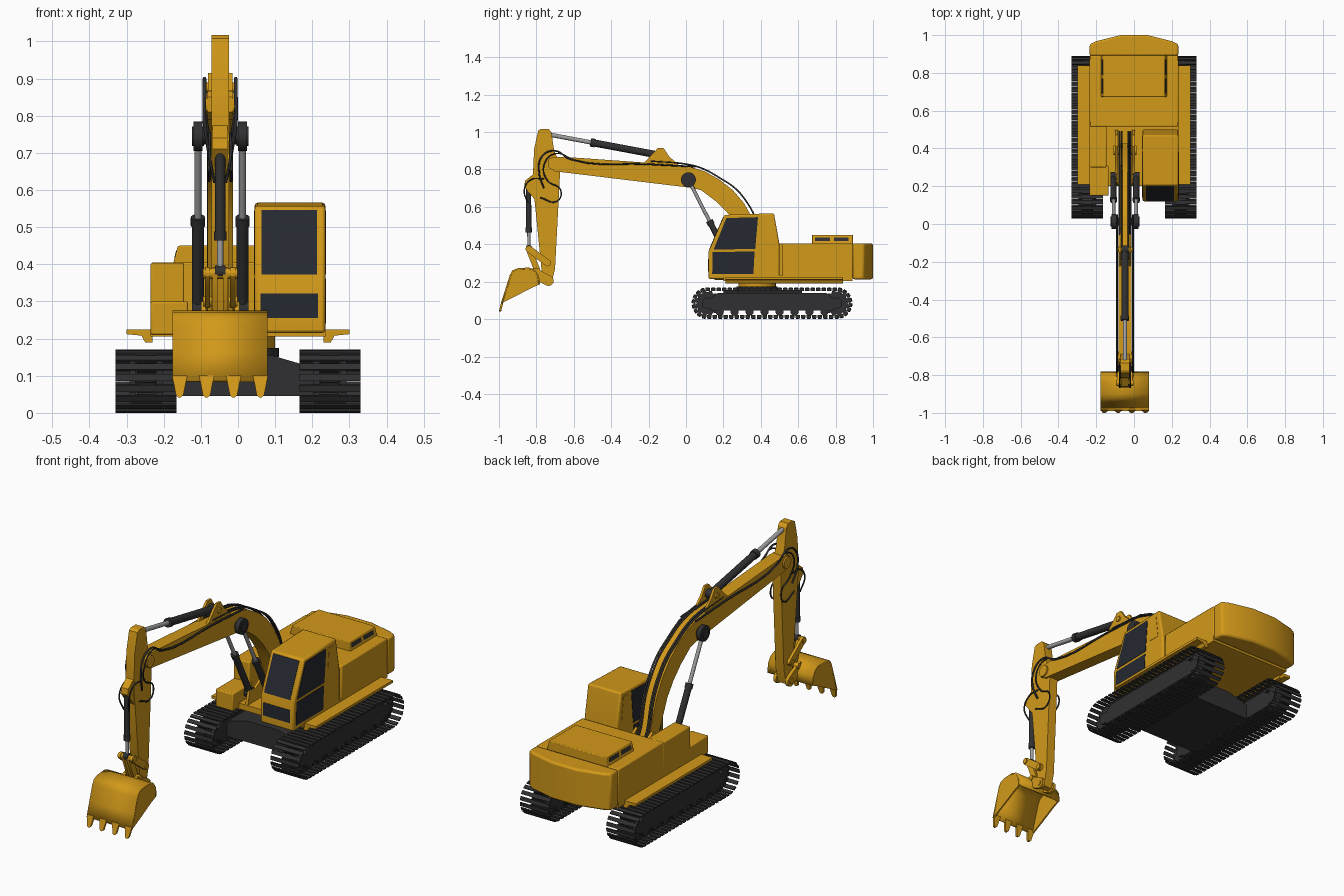
import bpy, bmesh, math
from mathutils import Matrix, Vector

if "Cube" in bpy.data.objects:
    bpy.data.objects.remove(bpy.data.objects["Cube"])

XC = -0.048  # centre line of boom, arm and bucket


def material(name, r, g, b):
    m = bpy.data.materials.new(name)
    m.diffuse_color = (r, g, b, 1)
    m.use_nodes = True
    m.node_tree.nodes["Principled BSDF"].inputs["Base Color"].default_value = m.diffuse_color
    return m


YELLOW = material("yellow_paint", 0.65, 0.32, 0.01)
DARK = material("dark_steel", 0.03, 0.03, 0.032)
GLASS = material("tinted_glass", 0.018, 0.022, 0.03)
METAL = material("bare_metal", 0.35, 0.35, 0.35)


def add(name, bm, mat, bevel=0):
    bmesh.ops.recalc_face_normals(bm, faces=bm.faces)
    me = bpy.data.meshes.new(name)
    bm.to_mesh(me)
    bm.free()
    me.materials.append(mat)
    ob = bpy.data.objects.new(name, me)
    bpy.context.collection.objects.link(ob)
    if bevel:
        mod = ob.modifiers.new("bevel", "BEVEL")
        mod.width, mod.segments = bevel, 2
    return ob


def prism(name, pts, a, b, mat=YELLOW, axis="x", bevel=0):
    """Extrude a 2D outline from a to b along an axis."""
    put = {"x": lambda u, v, t: (t, u, v), "y": lambda u, v, t: (u, t, v), "z": lambda u, v, t: (u, v, t)}[axis]
    bm = bmesh.new()
    lo = [bm.verts.new(put(u, v, a)) for u, v in pts]
    hi = [bm.verts.new(put(u, v, b)) for u, v in pts]
    bm.faces.new(lo)
    bm.faces.new(hi[::-1])
    n = len(pts)
    for i in range(n):
        bm.faces.new((lo[i], hi[i], hi[(i + 1) % n], lo[(i + 1) % n]))
    return add(name, bm, mat, bevel)


def box(name, x0, x1, y0, y1, z0, z1, mat=YELLOW, bevel=0):
    return prism(name, [(y0, z0), (y1, z0), (y1, z1), (y0, z1)], x0, x1, mat, "x", bevel)


def rod(name, p, q, r, mat, sides=20):
    p, q = Vector(p), Vector(q)
    d = q - p
    bm = bmesh.new()
    mtx = Matrix.Translation((p + q) / 2) @ d.to_track_quat("Z", "Y").to_matrix().to_4x4()
    bmesh.ops.create_cone(bm, cap_ends=True, segments=sides, radius1=r, radius2=r, depth=d.length, matrix=mtx)
    return add(name, bm, mat)


def pin(name, y, z, r, half, mat=YELLOW, x=XC):
    return rod(name, (x - half, y, z), (x + half, y, z), r, mat)


def link(name, p, q, r, x0, x1, mat=YELLOW):
    """Flat bar with round ends between two yz points."""
    a = math.atan2(q[1] - p[1], q[0] - p[0])
    pts = []
    for c, s in ((p, a + math.pi / 2), (q, a - math.pi / 2)):
        pts += [(c[0] + r * math.cos(s + k * math.pi / 6), c[1] + r * math.sin(s + k * math.pi / 6)) for k in range(7)]
    return prism(name, pts, x0, x1, mat)


def hose(name, pts, r=0.005):
    cu = bpy.data.curves.new(name, "CURVE")
    cu.dimensions, cu.bevel_depth, cu.bevel_resolution, cu.resolution_u = "3D", r, 1, 5
    sp = cu.splines.new("BEZIER")
    sp.bezier_points.add(len(pts) - 1)
    for bp, co in zip(sp.bezier_points, pts):
        bp.co = co
        bp.handle_left_type = bp.handle_right_type = "AUTO"
    cu.materials.append(DARK)
    ob = bpy.data.objects.new(name, cu)
    bpy.context.collection.objects.link(ob)


# Tracks: separate shoes round a stadium path, frame, wheels and rollers
def track_point(s, y0=0.115, y1=0.805, r=0.082, zc=0.085):
    run, arc = y1 - y0, math.pi * r
    s %= 2 * (run + arc)
    if s < run:
        return y0 + s, zc + r, 0
    s -= run
    if s < arc:
        a = s / r
        return y1 + r * math.sin(a), zc + r * math.cos(a), -a
    s -= arc
    if s < run:
        return y1 - s, zc - r, math.pi
    a = (s - run) / r
    return y0 - r * math.sin(a), zc - r * math.cos(a), math.pi - a


LENGTH, SHOES = 2 * (0.69 + math.pi * 0.082), 64
for side, tag in ((-1, "left"), (1, "right")):
    xm = side * 0.2475
    shoes, chain = bmesh.new(), bmesh.new()
    for i in range(SHOES):
        for bm, size, rad in ((shoes, (0.165, 0.019, 0.006), 0.082), (chain, (0.05, 0.024, 0.016), 0.072)):
            y, z, a = track_point(i * LENGTH / SHOES)
            k = rad - 0.082
            y, z = y - math.sin(a) * k, z + math.cos(a) * k
            bmesh.ops.create_cube(bm, size=1, matrix=Matrix.Translation((xm, y, z)) @ Matrix.Rotation(a, 4, "X") @ Matrix.Diagonal((*size, 1)))
    add(f"track_shoes_{tag}", shoes, DARK)
    add(f"track_chain_{tag}", chain, DARK)
    prism(f"track_frame_{tag}", [(0.13, 0.045), (0.79, 0.045), (0.79, 0.11), (0.75, 0.14), (0.17, 0.14), (0.13, 0.11)],
          xm - 0.045, xm + 0.045, DARK)
    for y, label in ((0.115, "idler"), (0.805, "sprocket")):
        teeth = [(y + r * math.cos(k * math.pi / 18), 0.085 + r * math.sin(k * math.pi / 18))
                 for k in range(36) for r in [0.068 if k % 3 else 0.058]]
        prism(f"{label}_{tag}", teeth, xm - 0.03, xm + 0.03, DARK)
        pin(f"{label}_hub_{tag}", y, 0.085, 0.03, 0.045, DARK, xm)
    for i in range(8):
        pin(f"track_roller_{tag}_{i}", 0.18 + i * 0.08, 0.04, 0.022, 0.042, DARK, xm)

# Undercarriage and slew ring
prism("car_body", [(-0.21, 0.045), (0.21, 0.045), (0.21, 0.12), (0.09, 0.155), (-0.09, 0.155), (-0.21, 0.12)], 0.2, 0.62, DARK, "y")
rod("slew_ring_base", (0, 0.38, 0.15), (0, 0.38, 0.175), 0.11, DARK, 40)
rod("slew_ring", (0, 0.38, 0.17), (0, 0.38, 0.215), 0.1, YELLOW, 40)

# Upper structure
box("deck", -0.235, 0.235, 0.2, 0.89, 0.205, 0.235)
box("engine_housing", -0.235, 0.235, 0.515, 0.892, 0.215, 0.405, bevel=0.006)
prism("counterweight", [(-0.235, 0.89), (0.235, 0.89), (0.235, 0.95), (0.2, 0.968), (0.07, 1.0), (-0.07, 1.0), (-0.2, 0.968), (-0.235, 0.95)],
      0.213, 0.405, axis="z", bevel=0.01)
prism("engine_hood", [(-0.175, 0.4), (0.175, 0.4), (0.162, 0.45), (-0.162, 0.45)], 0.673, 0.893, axis="y", bevel=0.004)
for s in (-1, 1):
    for i in range(2):
        y = 0.69 + i * 0.1
        prism(f"hood_vent_{s}_{i}", [(s * 0.165, 0.418), (s * 0.1715, 0.418), (s * 0.1665, 0.437), (s * 0.16, 0.437)], y, y + 0.08, DARK, "y")
    prism(f"walkway_{s}", [(s * 0.23, 0.19), (s * 0.25, 0.19), (s * 0.26, 0.208), (s * 0.3, 0.212), (s * 0.3, 0.225), (s * 0.23, 0.225)],
          0.21, 0.84, axis="y")
box("tool_box", -0.235, -0.135, 0.15, 0.31, 0.21, 0.3, bevel=0.005)
box("fuel_tank", -0.235, -0.145, 0.3, 0.52, 0.215, 0.404, bevel=0.005)

# Boom mounting brackets
for s in (-1, 1):
    x = XC + s * 0.045
    prism(f"boom_bracket_{s}", [(0.2, 0.23), (0.5, 0.23), (0.47, 0.34), (0.41, 0.38), (0.34, 0.34), (0.27, 0.3), (0.22, 0.3)], x - 0.007, x + 0.007)
pin("boom_foot_pin", 0.39, 0.3, 0.025, 0.06)

# Cab with windows
CX0, CX1 = 0.045, 0.235
prism("cab", [(0.12, 0.215), (0.5, 0.215), (0.5, 0.4), (0.47, 0.566), (0.205, 0.557), (0.12, 0.36)], CX0, CX1, bevel=0.008)
for x, tag in ((CX0, "inner"), (CX1, "outer")):
    prism(f"cab_upper_window_{tag}", [(0.148, 0.372), (0.216, 0.54), (0.385, 0.545), (0.37, 0.375)], x - 0.002, x + 0.002, GLASS)
    prism(f"cab_lower_window_{tag}", [(0.14, 0.24), (0.36, 0.24), (0.367, 0.362), (0.143, 0.358)], x - 0.002, x + 0.002, GLASS)
    prism(f"cab_rear_window_{tag}", [(0.4, 0.42), (0.41, 0.54), (0.45, 0.54), (0.465, 0.42)], x - 0.0015, x + 0.0015, YELLOW)
prism("windshield", [(0.123, 0.372), (0.198, 0.546), (0.204, 0.546), (0.129, 0.372)], 0.063, 0.212, GLASS)
box("lower_windshield", 0.06, 0.215, 0.118, 0.124, 0.255, 0.322, GLASS)

# Boom
TOP = [(-0.66, 0.868), (-0.19, 0.835), (0.02, 0.815), (0.1, 0.79), (0.18, 0.745), (0.25, 0.69), (0.31, 0.62), (0.36, 0.53), (0.425, 0.33)]
prism("boom", [(-0.735, 0.85), (-0.715, 0.866)] + TOP + [(0.41, 0.27), (0.37, 0.27), (0.335, 0.35), (0.27, 0.5), (0.22, 0.57), (0.16, 0.63),
      (0.08, 0.69), (0.02, 0.703), (-0.70, 0.79), (-0.735, 0.81)], XC - 0.034, XC + 0.034)
pin("boom_tip_pin", -0.705, 0.83, 0.03, 0.042)
for s in (-1, 1):
    x = XC + s * 0.027
    prism(f"arm_cylinder_bracket_{s}", [(-0.23, 0.83), (-0.15, 0.915), (-0.12, 0.915), (-0.09, 0.87), (-0.03, 0.815)], x - 0.006, x + 0.006)

# Arm
prism("arm", [(-0.79, 1.008), (-0.775, 1.017), (-0.735, 1.017), (-0.72, 1.0), (-0.705, 0.9), (-0.672, 0.83), (-0.675, 0.75), (-0.7, 0.27), (-0.72, 0.19),
      (-0.745, 0.185), (-0.768, 0.22), (-0.82, 0.74), (-0.812, 0.91)], XC - 0.024, XC + 0.024)
prism("bucket_cylinder_bracket", [(-0.81, 0.78), (-0.86, 0.74), (-0.865, 0.71), (-0.81, 0.64)], XC - 0.02, XC + 0.02)


# Hydraulic cylinders: barrel, rod and end eyes
def cylinder(name, x, base, tip, split, r, eye):
    b, t = Vector((x, *base)), Vector((x, *tip))
    m = b.lerp(t, split)
    rod(f"{name}_barrel", b, m, r, DARK)
    rod(f"{name}_gland", m - (t - b).normalized() * 0.025, m, r * 1.2, DARK)
    rod(f"{name}_rod", m, t, r * 0.6, METAL)
    pin(f"{name}_base_eye", *base, eye, r, DARK, x)
    pin(f"{name}_tip_eye", *tip, eye, r, DARK, x)


for s, tag in ((-1, "left"), (1, "right")):
    cylinder(f"boom_cylinder_{tag}", XC + s * 0.06, (0.25, 0.28), (0.013, 0.745), 0.53, 0.016, 0.026)
    pin(f"boom_cylinder_cap_{tag}", 0.013, 0.745, 0.04, 0.012, DARK, XC + s * 0.06)
pin("boom_cylinder_cross_pin", 0.013, 0.745, 0.022, 0.076, DARK)
cylinder("arm_cylinder", XC, (-0.135, 0.875), (-0.75, 0.99), 0.61, 0.019, 0.022)
cylinder("bucket_cylinder", XC, (-0.842, 0.715), (-0.84, 0.38), 0.75, 0.014, 0.017)
pin("arm_cylinder_pin", -0.135, 0.875, 0.014, 0.04)

# Bucket linkage
for s in (-1, 1):
    x = XC + s * 0.034
    link(f"rocker_link_{s}", (-0.84, 0.375), (-0.74, 0.3), 0.018, x - 0.007, x + 0.007)
    link(f"push_link_{s}", (-0.84, 0.375), (-0.795, 0.26), 0.016, XC + s * 0.014 - 0.007, XC + s * 0.014 + 0.007)
    link(f"bucket_ear_{s}", (-0.81, 0.245), (-0.735, 0.205), 0.028, x - 0.008, x + 0.008)
for y, z, n in ((-0.84, 0.375, "link"), (-0.74, 0.3, "rocker"), (-0.795, 0.26, "push"), (-0.735, 0.205, "bucket")):
    pin(f"{n}_pin", y, z, 0.014, 0.046)

# Bucket: curved shell, side plates and teeth
BX0, BX1 = -0.177, 0.08
BACK = [(-0.985, 0.085), (-0.962, 0.16), (-0.938, 0.235), (-0.925, 0.258), (-0.9, 0.268), (-0.84, 0.272), (-0.81, 0.26), (-0.79, 0.23), (-0.785, 0.185)]
bm = bmesh.new()
cols = [[bm.verts.new((x, y, z)) for y, z in BACK] for x in (BX0, BX1)]
for i in range(len(BACK) - 1):
    bm.faces.new((cols[0][i], cols[1][i], cols[1][i + 1], cols[0][i + 1]))
shell = add("bucket_shell", bm, YELLOW)
solid = shell.modifiers.new("thickness", "SOLIDIFY")
solid.thickness, solid.offset = 0.008, 0
for x in (BX0, BX1 - 0.008):
    prism("bucket_side", BACK + [(-0.83, 0.165), (-0.9, 0.128)], x, x + 0.008)
for i in range(4):
    x = -0.157 + i * 0.0725
    tooth = prism(f"bucket_tooth_{i}", [(x - 0.02, 0.1), (x + 0.02, 0.1), (x + 0.01, 0.048), (x + 0.004, 0.042), (x - 0.004, 0.042), (x - 0.01, 0.048)],
                  -0.986, -0.974, axis="y")
    for v in tooth.data.vertices:
        v.co.y -= (0.1 - v.co.z) * 0.24

# Hydraulic hoses along the boom and round the arm
for i, dx in enumerate((-0.03, -0.018, 0.018, 0.03)):
    hose(f"boom_hose_{i}", [(XC + dx, y + 0.012 * (y > 0.2), z + 0.01) for y, z in TOP[1:]] + [(XC + dx, 0.49, 0.3)])
for s in (-1, 1):
    x = XC + s * 0.042
    hose(f"boom_side_hose_{s}", [(x, 0.05, 0.815), (x, -0.2, 0.828), (x, -0.62, 0.855), (x, -0.7, 0.9), (x, -0.77, 0.87), (x, -0.785, 0.78), (XC + s * 0.03, -0.76, 0.7)])
    hose(f"arm_loop_hose_{s}", [(x, -0.6, 0.85), (x, -0.7, 0.885), (x, -0.76, 0.82), (XC + s * 0.03, -0.74, 0.74),
         (XC + s * 0.03, -0.67, 0.69), (XC + s * 0.03, -0.69, 0.63), (XC + s * 0.028, -0.78, 0.65)], 0.004)
    hose(f"bucket_cylinder_hose_{s}", [(XC + s * 0.028, -0.76, 0.75), (XC + s * 0.028, -0.83, 0.745), (XC + s * 0.028, -0.865, 0.69), (XC + s * 0.015, -0.845, 0.62)], 0.004)

# Smooth curved surfaces, keep hard edges
bpy.ops.object.select_all(action="DESELECT")
for ob in bpy.context.scene.objects:
    if ob.type == "MESH":
        ob.select_set(True)
        bpy.context.view_layer.objects.active = ob
bpy.ops.object.shade_smooth_by_angle(angle=math.radians(30))
